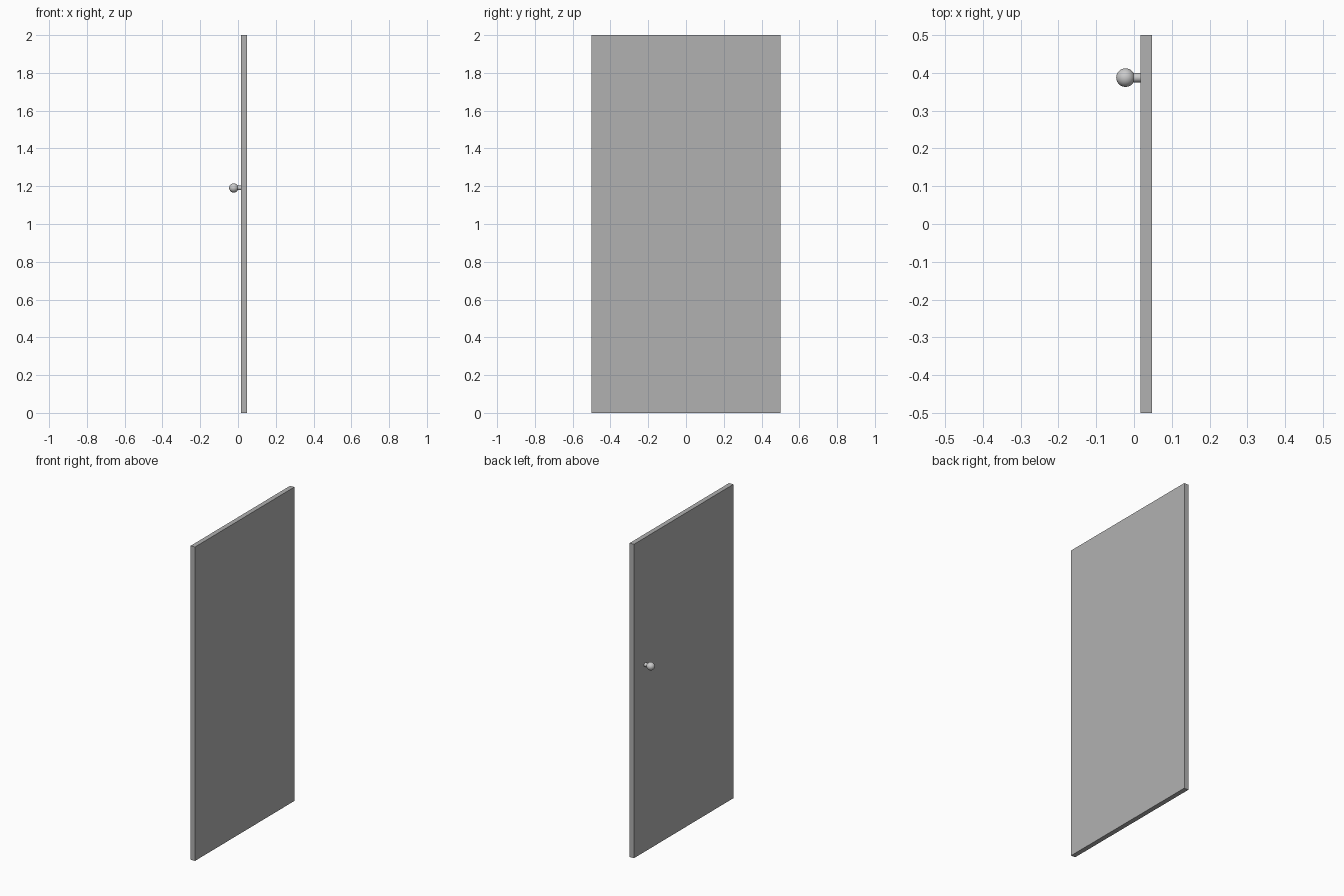
import bpy
from math import radians

if "Cube" in bpy.data.objects:
    bpy.data.objects.remove(bpy.data.objects["Cube"])

KNOB_Y, KNOB_Z = 0.387, 1.191

# Door panel: thin upright slab in darker grey
bpy.ops.mesh.primitive_cube_add(size=1, location=(0.032, 0, 1))
panel = bpy.context.object
panel.name = "door_panel"
panel.scale = (0.03, 1, 2)
bpy.ops.object.transform_apply(location=False, rotation=False, scale=True)
dark = bpy.data.materials.new("panel_grey")
dark.diffuse_color = (0.44, 0.44, 0.44, 1)
dark.use_nodes = True
dark.node_tree.nodes["Principled BSDF"].inputs["Base Color"].default_value = dark.diffuse_color
panel.data.materials.append(dark)

# Knob stem: short rod from the panel face into the knob
bpy.ops.mesh.primitive_cylinder_add(vertices=32, radius=0.0122, depth=0.04,
                                    location=(-0.002, KNOB_Y, KNOB_Z),
                                    rotation=(0, radians(90), 0))
bpy.context.object.name = "knob_stem"
bpy.ops.object.shade_smooth_by_angle(angle=radians(40))

# Round knob
bpy.ops.mesh.primitive_uv_sphere_add(segments=32, ring_count=16, radius=0.0245,
                                     location=(-0.0225, KNOB_Y, KNOB_Z),
                                     rotation=(0, radians(90), 0))
bpy.context.object.name = "door_knob"
bpy.ops.object.shade_smooth_by_angle(angle=radians(40))
